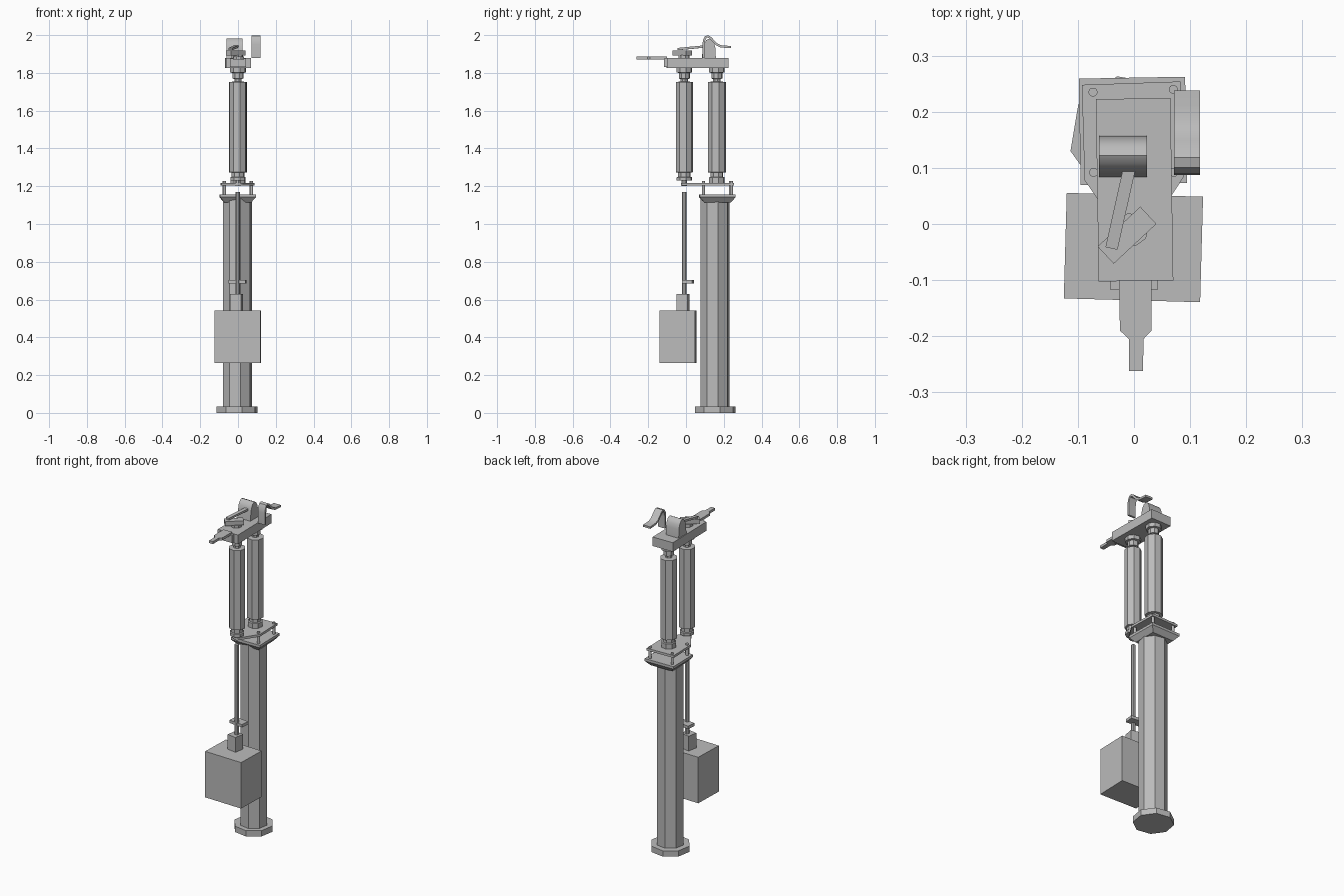
import bpy, bmesh, math
from mathutils import Matrix, Vector

if "Cube" in bpy.data.objects:
    bpy.data.objects.remove(bpy.data.objects["Cube"], do_unlink=True)

grey = bpy.data.materials.new("metal grey")
grey.use_nodes = True
grey.diffuse_color = (0.5, 0.5, 0.5, 1)
grey.node_tree.nodes["Principled BSDF"].inputs["Base Color"].default_value = (0.5, 0.5, 0.5, 1)


def finish(name, bm):
    bmesh.ops.recalc_face_normals(bm, faces=bm.faces)
    mesh = bpy.data.meshes.new(name)
    bm.to_mesh(mesh)
    bm.free()
    mesh.materials.append(grey)
    obj = bpy.data.objects.new(name, mesh)
    bpy.context.collection.objects.link(obj)
    return obj


def lathe(name, centre, sections, sides=8, turn=13):
    """Faceted column through a list of (radius, height) rings."""
    bm = bmesh.new()
    rings = []
    for r, z in sections:
        angles = [math.radians(turn + 360 * i / sides) for i in range(sides)]
        rings.append([bm.verts.new((centre[0] + r * math.cos(a),
                                    centre[1] + r * math.sin(a), z)) for a in angles])
    for low, high in zip(rings, rings[1:]):
        for i in range(sides):
            j = (i + 1) % sides
            bm.faces.new((low[i], low[j], high[j], high[i]))
    bm.faces.new(rings[0])
    bm.faces.new(rings[-1])
    return finish(name, bm)


def box(name, centre, size, turn=0):
    bm = bmesh.new()
    matrix = (Matrix.Translation(centre) @ Matrix.Rotation(math.radians(turn), 4, 'Z')
              @ Matrix.Diagonal((*size, 1)))
    bmesh.ops.create_cube(bm, size=1, matrix=matrix)
    return finish(name, bm)


def extrude(name, outline, axis, start, end):
    """Outline given in (x, y) for axis Z or in (y, z) for axis X."""
    bm = bmesh.new()
    place = (lambda u, v: (u, v, start)) if axis == 'Z' else (lambda u, v: (start, u, v))
    face = bm.faces.new([bm.verts.new(place(u, v)) for u, v in outline])
    moved = bmesh.ops.extrude_face_region(bm, geom=[face])["geom"]
    offset = Vector((0, 0, end - start)) if axis == 'Z' else Vector((end - start, 0, 0))
    bmesh.ops.translate(bm, vec=offset, verts=[v for v in moved if isinstance(v, bmesh.types.BMVert)])
    return finish(name, bm)


# Main pole with foot and flared head
pole = (-0.003, 0.153)
lathe("pole_foot", (-0.005, 0.155), [(0.111, 0), (0.111, 0.035)])
lathe("pole", pole, [(0.078, 0.035), (0.078, 1.14)])
lathe("pole_head", (-0.002, 0.166),
      [(0.1, 1.114), (0.134, 1.142), (0.134, 1.157)], sides=4, turn=46)

# Studs and bracket plate with a rounded tongue towards the front
for i, (x, y) in enumerate([(-0.073, 0.235), (-0.072, 0.092), (0.07, 0.24), (0.071, 0.092)]):
    lathe(f"stud_{i + 1}", (x, y), [(0.008, 1.15), (0.008, 1.227)], sides=12)
tongue = [(0.032 * math.cos(a), 0.005 + 0.032 * math.sin(a))
          for a in [math.radians(-20 - 20 * k) for k in range(8)]]
extrude("bracket_plate", [(-0.093, 0.248), (0.083, 0.254), (0.088, 0.083)] + tongue
        + [(-0.088, 0.078)], 'Z', 1.204, 1.218)

# Two post insulators
for name, y, r, low in [("front_insulator", -0.009, 0.046, 1.23), ("rear_insulator", 0.163, 0.049, 1.218)]:
    lathe(name, (0, y), [
        (0.042, low), (0.042, 1.247), (0.035, 1.25), (0.035, 1.272),
        (r, 1.274), (r, 1.752), (0.02, 1.754), (0.02, 1.768),
        (0.03, 1.77), (0.03, 1.8), (0.043, 1.802), (0.043, 1.826)])
lathe("front_pivot", (0, -0.009), [(0.014, 1.2), (0.014, 1.235)])

# Head beam with front terminal
box("head_beam", (0.001, 0.061, 1.852), (0.133, 0.325, 0.054), 0.9)
box("terminal_flange", (0, -0.109, 1.853), (0.085, 0.016, 0.046))
extrude("terminal_tongue", [(-0.027, -0.1), (0.031, -0.1), (0.031, -0.19), (0.017, -0.205),
                            (0.016, -0.262), (-0.009, -0.262), (-0.009, -0.205), (-0.025, -0.19)],
        'Z', 1.872, 1.887)

# Turning arm and contact blade
lathe("arm_pivot", (-0.004, -0.01), [(0.03, 1.875), (0.03, 1.895)])
box("turning_arm", (-0.0125, -0.02, 1.906), (0.104, 0.042, 0.026), 43)
blade_start, blade_end = Vector((-0.04, -0.043, 1.926)), Vector((-0.008, 0.1, 1.94))
blade = box("contact_blade", (0, 0, 0), (0.022, 0.012, (blade_end - blade_start).length))
blade.location = (blade_start + blade_end) / 2
blade.rotation_euler = (blade_end - blade_start).to_track_quat('Z', 'Y').to_euler()

# Arched contact housing
extrude("contact_housing", [(0.083, 1.875), (0.09, 1.93), (0.095, 1.953), (0.107, 1.973),
                            (0.122, 1.981), (0.138, 1.974), (0.15, 1.955), (0.156, 1.93),
                            (0.158, 1.875)], 'X', -0.062, 0.023)

# Curved horn strip: a centreline thickened to both sides
path = [Vector(p) for p in [(0.093, 1.88), (0.093, 1.95), (0.096, 1.974), (0.105, 1.99), (0.117, 1.993),
                            (0.13, 1.985), (0.145, 1.968), (0.162, 1.951), (0.183, 1.941),
                            (0.21, 1.938), (0.238, 1.937)]]
left, right = [], []
for i, p in enumerate(path):
    t = (path[min(i + 1, len(path) - 1)] - path[max(i - 1, 0)]).normalized()
    n = Vector((-t.y, t.x)) * 0.006
    left.append(p + n)
    right.append(p - n)
horn = extrude("arcing_horn", left + right[::-1], 'X', 0.071, 0.118)
for o in bpy.context.selected_objects:
    o.select_set(False)
for part in (horn, bpy.data.objects["contact_housing"]):
    part.select_set(True)
    bpy.context.view_layer.objects.active = part
bpy.ops.object.shade_smooth_by_angle(angle=math.radians(40))

# Drive box, coupling and shaft
box("drive_box", (-0.001, -0.042, 0.403), (0.243, 0.188, 0.276), -1.6)
box("drive_socket", (-0.007, -0.015, 0.585), (0.059, 0.059, 0.09), -10)
lathe("drive_shaft", (-0.002, -0.009), [(0.012, 0.62), (0.012, 1.17)])
box("shaft_guide", (-0.002, 0.011, 0.694), (0.09, 0.053, 0.017), -6)
